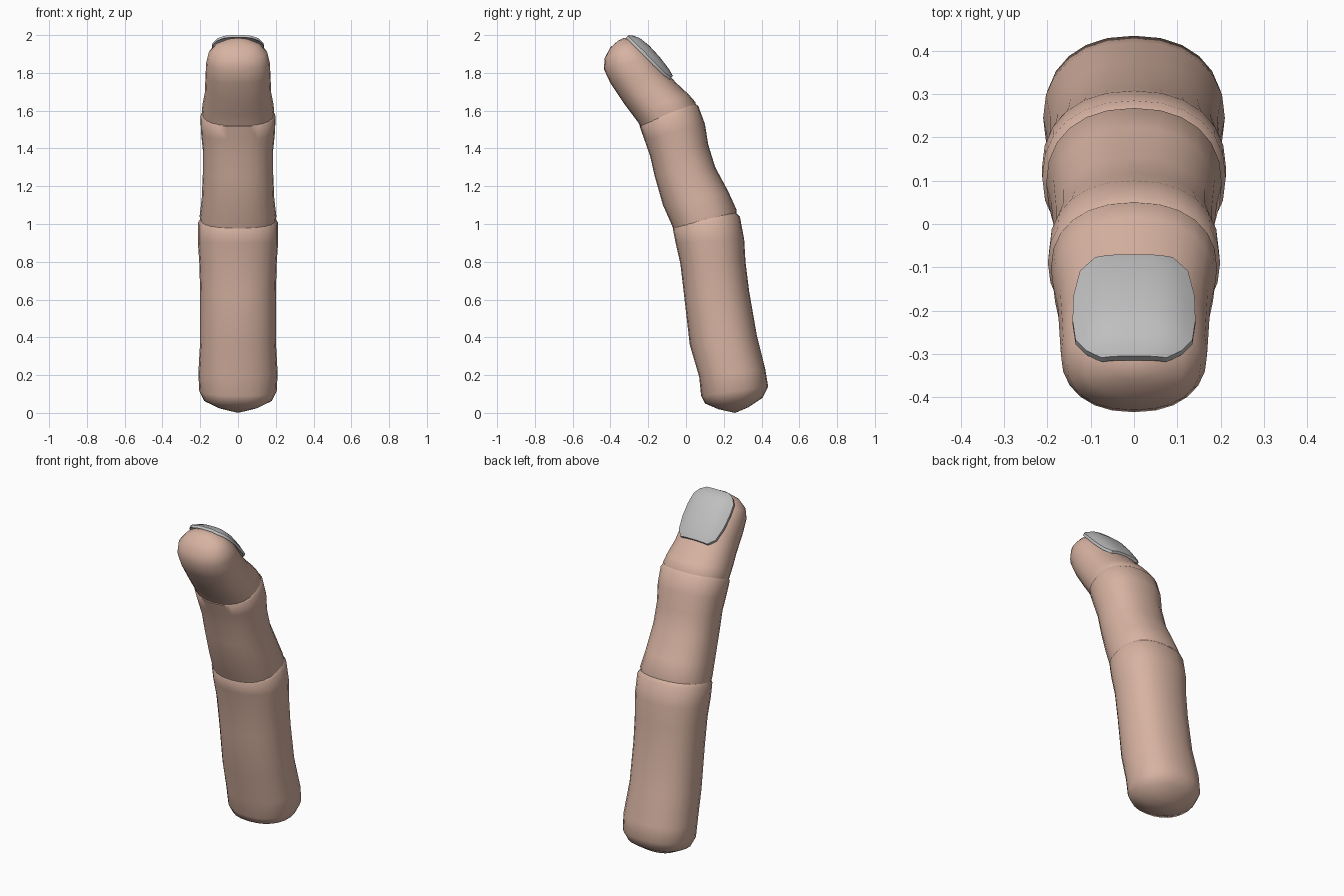
import bpy, bmesh, math
from mathutils import Vector

cube = bpy.data.objects.get("Cube")
if cube:
    bpy.data.objects.remove(cube)


def material(name, rgb):
    m = bpy.data.materials.new(name)
    m.use_nodes = True
    m.diffuse_color = (*rgb, 1)
    m.node_tree.nodes["Principled BSDF"].inputs["Base Color"].default_value = (*rgb, 1)
    return m


def finish(bm, name, mat, angle):
    bmesh.ops.recalc_face_normals(bm, faces=bm.faces)
    mesh = bpy.data.meshes.new(name)
    bm.to_mesh(mesh)
    bm.free()
    mesh.materials.append(mat)
    obj = bpy.data.objects.new(name, mesh)
    bpy.context.collection.objects.link(obj)
    bpy.ops.object.select_all(action='DESELECT')
    obj.select_set(True)
    bpy.context.view_layer.objects.active = obj
    bpy.ops.object.shade_smooth_by_angle(angle=math.radians(angle))
    return obj


def rounded(t, power=2.25):
    """Slightly squared circle: returns (side, depth) factors."""
    s, c = math.sin(t), math.cos(t)
    e = 2 / power
    return (math.copysign(abs(s) ** e, s), math.copysign(abs(c) ** e, c))


def loft(name, rings, start, end, mat, sides=24):
    """Skin rings given as front y, front z, back y, back z, half width."""
    bm = bmesh.new()
    loops = []
    for fy, fz, by, bz, w in rings:
        mid = Vector((0, (fy + by) / 2, (fz + bz) / 2))
        half = Vector((0, (by - fy) / 2, (bz - fz) / 2))
        loop = []
        for i in range(sides):
            side, depth = rounded(math.tau * i / sides)
            loop.append(bm.verts.new(mid + half * depth + Vector((w * side, 0, 0))))
        loops.append(loop)
    for a, b in zip(loops, loops[1:]):
        for i in range(sides):
            j = (i + 1) % sides
            bm.faces.new((a[i], a[j], b[j], b[i]))
    for pole, loop in ((start, loops[0]), (end, loops[-1])):
        v = bm.verts.new((0, *pole))
        for i in range(sides):
            bm.faces.new((v, loop[i], loop[(i + 1) % sides]))
    return finish(bm, name, mat, 50)


skin = material("skin", (0.68, 0.45, 0.36))
grey = material("nail grey", (0.52, 0.52, 0.52))

# Lower segment, closed by a shallow cap at the knuckle crease
loft("lower_segment", [
    (.17, .02, .33, .03, .10),
    (.10, .05, .405, .08, .18),
    (.08, .09, .435, .14, .205),
    (.07, .19, .42, .23, .21),
    (.02, .36, .375, .41, .20),
    (-.01, .62, .335, .64, .20),
    (-.03, .79, .315, .80, .205),
    (-.055, .90, .308, .92, .213),
    (-.07, .975, .285, 1.04, .212),
    (-.06, .99, .265, 1.06, .20)], (.26, 0), (.10, 1.03), skin)

# Middle segment, starting inside the lower one
loft("middle_segment", [
    (-.05, .93, .26, 1.0, .195),
    (-.082, 1.01, .268, 1.075, .203),
    (-.122, 1.10, .225, 1.17, .192),
    (-.165, 1.25, .155, 1.30, .186),
    (-.19, 1.36, .118, 1.42, .186),
    (-.22, 1.445, .10, 1.53, .196),
    (-.245, 1.515, .065, 1.625, .199),
    (-.235, 1.53, .045, 1.64, .19)], (.10, .97), (-.09, 1.585), skin)

# Fingertip with a rounded end
loft("fingertip", [
    (-.22, 1.48, .055, 1.58, .185),
    (-.255, 1.54, .05, 1.645, .192),
    (-.285, 1.58, .015, 1.685, .188),
    (-.33, 1.64, -.055, 1.75, .176),
    (-.40, 1.745, -.11, 1.815, .172),
    (-.435, 1.82, -.165, 1.885, .169),
    (-.43, 1.88, -.215, 1.937, .155),
    (-.40, 1.935, -.26, 1.968, .115),
    (-.36, 1.97, -.295, 1.983, .055)], (-.09, 1.54), (-.33, 1.985), skin)

# Nail: a curved plate with rounded corners and drooping sides
profile = [(-.07, 1.785, .09), (-.09, 1.82, .125), (-.14, 1.885, .14),
           (-.195, 1.945, .142), (-.245, 1.985, .135), (-.28, 1.997, .11),
           (-.305, 2.0, .075)]
bm = bmesh.new()
columns = 12
grid = []
for y, z, w in profile:
    row = []
    for i in range(columns + 1):
        x = w * (2 * i / columns - 1)
        droop = 0.045 * abs(x / 0.142) ** 3
        row.append(bm.verts.new((x, y - droop * .6, z - droop * .7)))
    grid.append(row)
for a, b in zip(grid, grid[1:]):
    for i in range(columns):
        bm.faces.new((a[i], a[i + 1], b[i + 1], b[i]))
bmesh.ops.recalc_face_normals(bm, faces=bm.faces)
# Extrude the underside for thickness
upper = list(bm.faces)
if sum(f.normal.z for f in upper) < 0:
    bmesh.ops.reverse_faces(bm, faces=upper)
copy = bmesh.ops.extrude_face_region(bm, geom=upper, use_keep_orig=True)
under = [g for g in copy["geom"] if isinstance(g, bmesh.types.BMVert)]
bmesh.ops.translate(bm, verts=under, vec=(0, -.01, -.012))
finish(bm, "nail", grey, 40)
